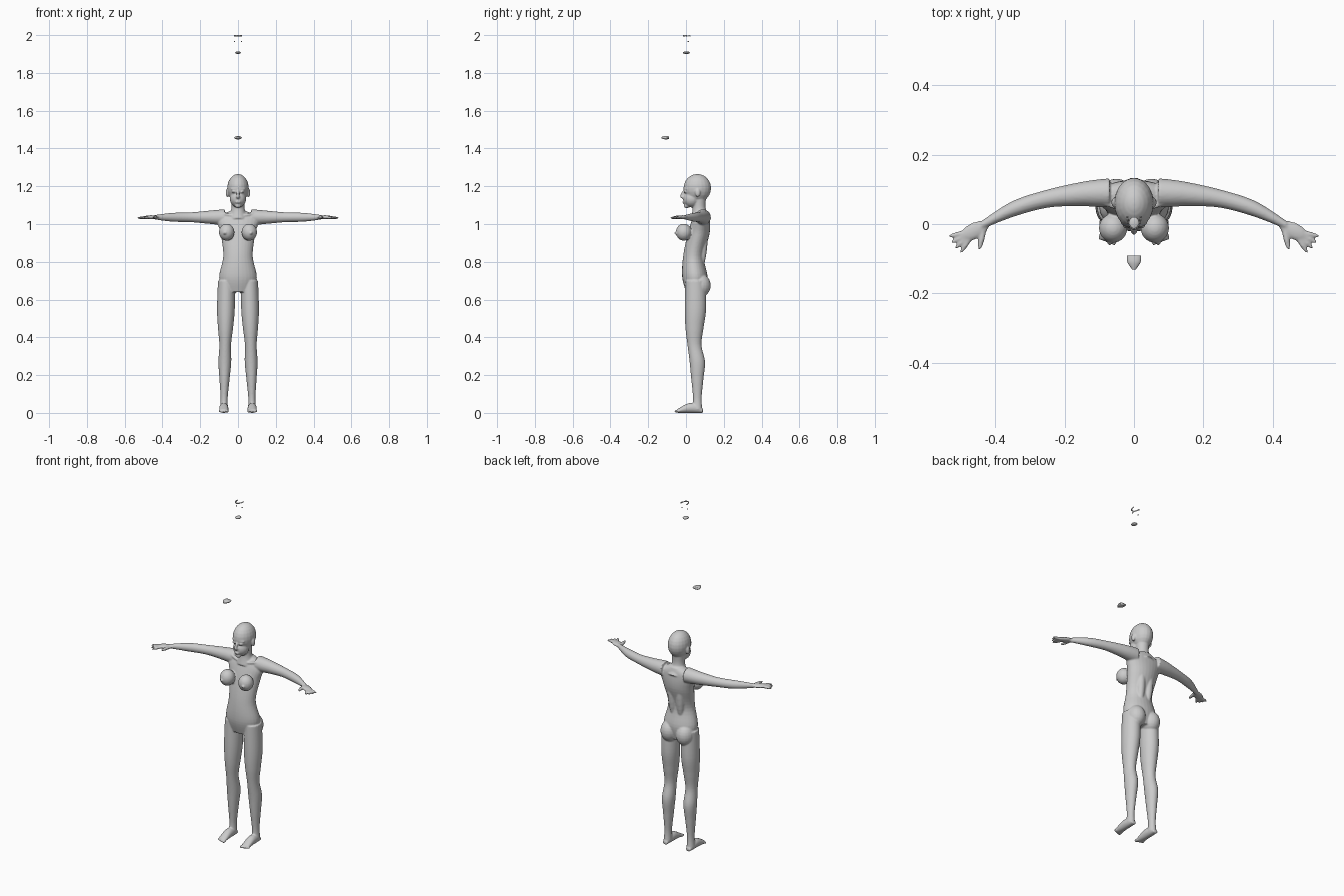
import bpy, bmesh, math
from mathutils import Matrix, Vector

cube = bpy.data.objects.get("Cube")
if cube:
    bpy.data.objects.remove(cube, do_unlink=True)

grey = bpy.data.materials.new("plain_grey")
grey.use_nodes = True
grey.diffuse_color = (0.6, 0.6, 0.6, 1)
grey.node_tree.nodes["Principled BSDF"].inputs["Base Color"].default_value = grey.diffuse_color


def catmull(before, start, end, after, t):
    """Smooth blend from the start row to the end row."""
    return [0.5 * (2 * q + (r - p) * t + (2 * p - 5 * q + 4 * r - s) * t * t
                   + (3 * q - p - 3 * r + s) * t ** 3)
            for p, q, r, s in zip(before, start, end, after)]


def loft(bm, axis, rows, sides=28, steps=6):
    """Elliptical sections along an axis: position, two centres, two radii."""
    first_axis, second_axis = [i for i in range(3) if i != axis]
    last = len(rows) - 1
    sections = [catmull(rows[max(i - 1, 0)], rows[i], rows[i + 1],
                        rows[min(i + 2, last)], step / steps)
                for i in range(last) for step in range(steps)]
    sections.append(rows[last])
    rings = []
    for position, first, second, first_radius, second_radius in sections:
        ring = []
        for side in range(sides):
            angle = math.tau * side / sides
            corner = Vector()
            corner[axis] = position
            corner[first_axis] = first + first_radius * math.cos(angle)
            corner[second_axis] = second + second_radius * math.sin(angle)
            ring.append(bm.verts.new(corner))
        rings.append(ring)
    for low, high in zip(rings, rings[1:]):
        for side in range(sides):
            bm.faces.new((low[side - 1], low[side], high[side], high[side - 1]))
    bm.faces.new(rings[0])
    bm.faces.new(rings[-1])


def ball(bm, centre, radii):
    """Ellipsoid lined up with the axes."""
    matrix = Matrix.Translation(centre) @ Matrix.Diagonal((*radii, 1))
    bmesh.ops.create_uvsphere(bm, u_segments=20, v_segments=12, radius=1, matrix=matrix)


def spindle(bm, start, end, radius, flatten=1):
    """Long ellipsoid between two points, optionally flattened in height."""
    start, end = Vector(start), Vector(end)
    along = end - start
    turn = along.to_track_quat("Z", "Y").to_matrix().to_4x4()
    size = Matrix.Diagonal((radius, radius, along.length / 2, 1))
    squash = Matrix.Diagonal((1, 1, flatten, 1))
    matrix = Matrix.Translation((start + end) / 2) @ squash @ turn @ size
    bmesh.ops.create_uvsphere(bm, u_segments=12, v_segments=12, radius=1, matrix=matrix)


def mirror_all(bm):
    """Copy everything built so far to the other side."""
    copy = bmesh.ops.duplicate(bm, geom=bm.verts[:] + bm.edges[:] + bm.faces[:])
    for item in copy["geom"]:
        if isinstance(item, bmesh.types.BMVert):
            item.co.x = -item.co.x


def finish(bm, name):
    """Turn the working mesh into a smooth grey object."""
    bmesh.ops.recalc_face_normals(bm, faces=bm.faces[:])
    for face in bm.faces:
        face.smooth = True
    mesh = bpy.data.meshes.new(name)
    bm.to_mesh(mesh)
    bm.free()
    mesh.materials.append(grey)
    obj = bpy.data.objects.new(name, mesh)
    bpy.context.collection.objects.link(obj)
    return obj


body = bmesh.new()

# Left leg: leans outward toward the foot, deeper than wide
leg_profile = [(.7, .05, .045), (.55, .05, .047), (.45, .045, .04), (.36, .045, .031),
               (.27, .06, .034), (.18, .06, .027), (.08, .06, .019), (.02, .06, .022)]
loft(body, 2, [(height, .075 - height / 50, depth, radius, radius * 1.2)
               for height, depth, radius in leg_profile])

# Left foot: every section rests on the ground
foot_profile = [(.09, .014, .01), (.05, .022, .024), (.01, .024, .025), (-.045, .024, .01)]
loft(body, 1, [(along, .075, height, width, height)
               for along, width, height in foot_profile])

# Left toes, the inner one longest and thickest
for toe in range(5):
    across = .057 + toe / 100
    spindle(body, (across, -.03, .01), (across, -.062 + toe / 250, .008), .008 - toe / 2000)


def arm_curve(across):
    """The arms sweep forward toward the hands."""
    return .09 - 1.1 * across ** 3


# Left arm
arm_height = 1.036
arm_profile = [(.07, .042), (.11, .039), (.16, .034), (.25, .026), (.35, .023), (.44, .012)]
loft(body, 0, [(across, arm_curve(across), arm_height, radius, radius)
               for across, radius in arm_profile])

# Left palm, fingers and thumb
spindle(body, (.42, 0, arm_height), (.5, -.04, arm_height), .024, flatten=.45)
knuckle = Vector((.46, -.02, arm_height))
for finger in range(4):
    angle = -.2 - .27 * finger
    reach = Vector((math.cos(angle), math.sin(angle), -.05)) * .076
    spindle(body, knuckle, knuckle + reach, .008)
spindle(body, (.43, 0, arm_height), (.446, -.076, arm_height), .009)

# Left side of the chest, seat and back
ball(body, (.06, -.012, .957), (.041, .042, .045))
ball(body, (.07, -.053, .952), (.008, .008, .008))
ball(body, (.05, .075, .675), (.05, .056, .062))
spindle(body, (.024, .08, .76), (.03, .1, 1.03), .024)
spindle(body, (.01, .038, 1.04), (.1, .064, 1.06), .008)

# Left ear, eyelid and brow
ball(body, (.057, .062, 1.165), (.008, .014, .022))
ball(body, (.022, -.003, 1.17), (.012, .01, .006))
spindle(body, (.006, -.01, 1.184), (.04, .006, 1.186), .006)
mirror_all(body)

# Torso: height, depth centre, half width, half depth
torso_profile = [(1.07, .085, .04, .03), (1.03, .08, .11, .045), (.95, .067, .092, .058),
                 (.83, .04, .078, .055), (.72, .047, .1, .067), (.64, .05, .08, .05)]
loft(body, 2, [(height, 0, centre, width, depth)
               for height, centre, width, depth in torso_profile])

# Neck
neck_profile = [(1.14, .07, .036), (1.08, .07, .035), (1.03, .08, .055)]
loft(body, 2, [(height, 0, centre, radius, radius)
               for height, centre, radius in neck_profile])

# Head: skull, jaw, chin, nose and lips
ball(body, (0, .06, 1.19), (.057, .073, .075))
ball(body, (0, .03, 1.133), (.043, .045, .045))
ball(body, (0, .004, 1.097), (.016, .016, .013))
spindle(body, (0, -.006, 1.182), (0, -.03, 1.138), .008)
ball(body, (0, -.018, 1.143), (.011, .011, .008))
ball(body, (0, -.01, 1.116), (.014, .01, .007))

# Fuse the parts into one smooth skin
figure = finish(body, "body")
fuse = figure.modifiers.new("fuse", "REMESH")
fuse.mode = "VOXEL"
fuse.voxel_size = 0.004
fuse.use_smooth_shade = True
soften = figure.modifiers.new("soften", "SMOOTH")
soften.factor = 0.5
soften.iterations = 4

# Floating upper tooth arch, open at the back
arch = bmesh.new()
for tooth in range(13):
    angle = math.pi * tooth / 12
    ball(arch, (.019 * math.cos(angle), .02 - .034 * math.sin(angle), 1.996),
         (.003, .003, .004))
finish(arch, "upper_tooth_arch")

# Floating back teeth
molars = bmesh.new()
ball(molars, (.018, .012, 1.966), (.003, .005, .003))
mirror_all(molars)
finish(molars, "back_teeth")

# Floating tongue
tongue = bmesh.new()
ball(tongue, (0, .002, 1.907), (.015, .019, .007))
finish(tongue, "tongue")

# Floating lower jaw piece, flat at the back and round in front
jaw = bmesh.new()
jaw_profile = [(-.09, .02, .007), (-.11, .019, .009), (-.131, .005, .004)]
loft(jaw, 1, [(along, 0, 1.457, width, height) for along, width, height in jaw_profile])
finish(jaw, "lower_jaw_piece")
